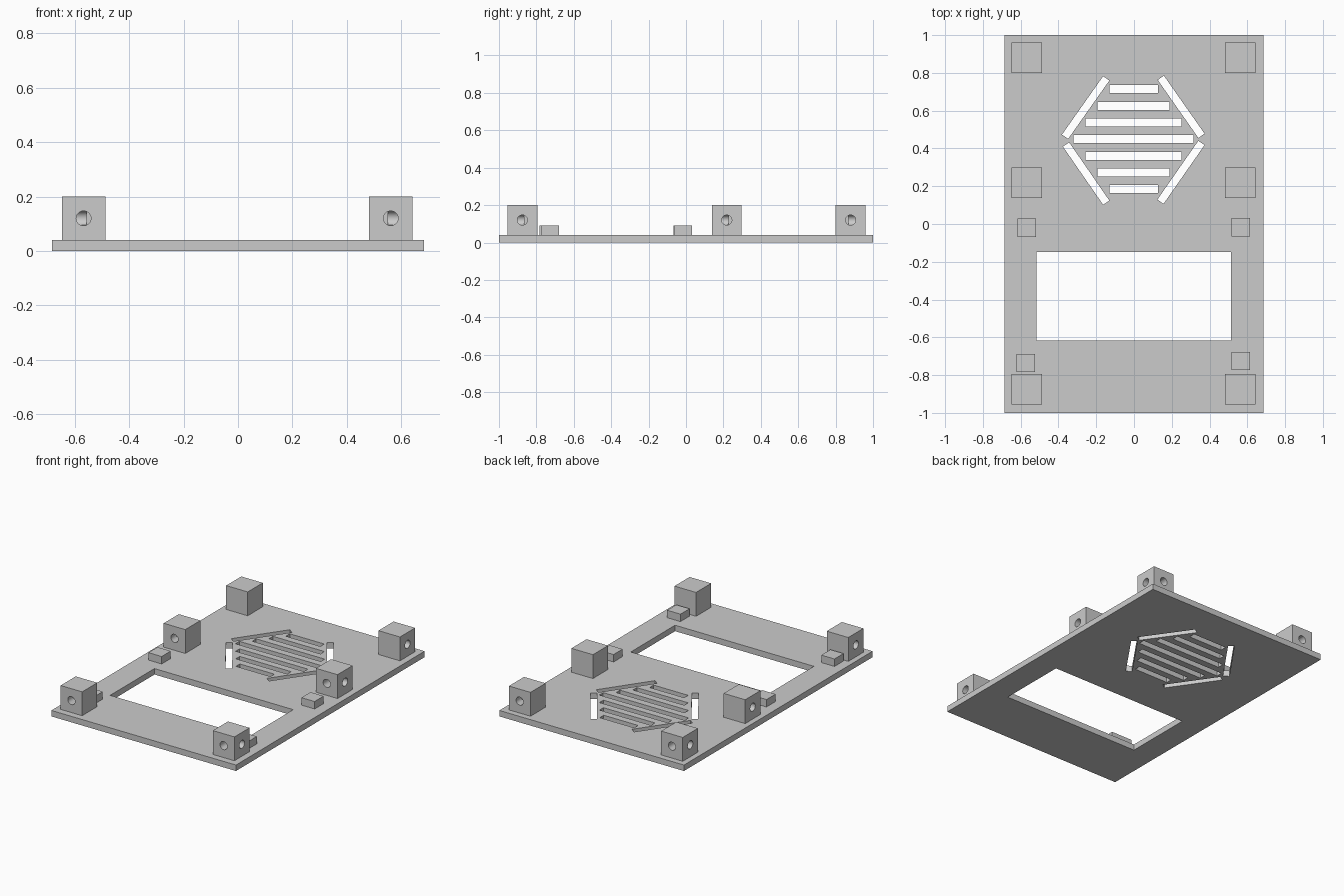
import bpy
import bmesh
from math import atan2, pi
from mathutils import Matrix, Vector

cube = bpy.data.objects.get("Cube")
if cube:
    bpy.data.objects.remove(cube, do_unlink=True)

grey = bpy.data.materials.new("light_grey")
grey.use_nodes = True
grey.diffuse_color = (0.6, 0.6, 0.6, 1)
grey.node_tree.nodes["Principled BSDF"].inputs["Base Color"].default_value = grey.diffuse_color

PLATE = 0.04      # plate thickness
SLOT = 0.042      # vent slot width


def add_box(bm, x0, x1, y0, y1, z0, z1):
    size = Matrix.Diagonal((x1 - x0, y1 - y0, z1 - z0, 1))
    centre = Matrix.Translation(((x0 + x1) / 2, (y0 + y1) / 2, (z0 + z1) / 2))
    bmesh.ops.create_cube(bm, size=1, matrix=centre @ size)


def make_object(name, bm):
    mesh = bpy.data.meshes.new(name)
    bm.to_mesh(mesh)
    bm.free()
    mesh.materials.append(grey)
    obj = bpy.data.objects.new(name, mesh)
    bpy.context.collection.objects.link(obj)
    return obj


def cut(obj, cutter):
    """Subtract the cutter, bake the result and remove the cutter."""
    cutter.hide_render = True
    mod = obj.modifiers.new("cut", "BOOLEAN")
    mod.operation = "DIFFERENCE"
    mod.solver = "EXACT"
    mod.object = cutter
    bpy.context.view_layer.update()
    baked = bpy.data.meshes.new_from_object(obj.evaluated_get(bpy.context.evaluated_depsgraph_get()))
    obj.modifiers.clear()
    obj.data = baked
    bpy.data.objects.remove(cutter, do_unlink=True)


# Base plate
bm = bmesh.new()
add_box(bm, -0.685, 0.685, -1, 1, 0, PLATE)
plate = make_object("base_plate", bm)

# Screen window and horizontal vent slots
bm = bmesh.new()
add_box(bm, -0.517, 0.513, -0.617, -0.147, -0.1, 0.1)
for i in range(-3, 4):
    half = 0.317 - 0.063 * abs(i)
    y = 0.449 + 0.0882 * i
    add_box(bm, -half - 0.002, half - 0.002, y - SLOT / 2, y + SLOT / 2, -0.1, 0.1)

# Diagonal slots framing the vent
for start, end in (((-0.147, 0.771), (-0.365, 0.462)),
                   ((0.142, 0.774), (0.357, 0.467)),
                   ((-0.36, 0.421), (-0.147, 0.113)),
                   ((0.357, 0.429), (0.14, 0.118))):
    a, b = Vector(start), Vector(end)
    d, mid = b - a, (a + b) / 2
    place = Matrix.Translation((mid.x, mid.y, 0)) @ Matrix.Rotation(atan2(d.y, d.x), 4, "Z")
    bmesh.ops.create_cube(bm, size=1, matrix=place @ Matrix.Diagonal((d.length, SLOT * 0.95, 0.2, 1)))
cut(plate, make_object("plate_cutter", bm))


def hole_cutter(centre, direction):
    """Blind round hole entering the block from the given side."""
    bm = bmesh.new()
    turn = Vector(direction).to_track_quat("Z", "Y").to_matrix().to_4x4()
    place = Matrix.Translation(Vector(centre) + Vector(direction) * 0.05)
    bmesh.ops.create_cone(bm, cap_ends=True, segments=32, radius1=0.027, radius2=0.027,
                          depth=0.12, matrix=place @ turn)
    return make_object("hole_cutter", bm)


# Mounting blocks, each drilled outward and along the length
for side, sx, cx in (("right", -1, -0.568), ("left", 1, 0.562)):
    for row, cy, sy in (("front", -0.875, -1), ("middle", 0.218, -1), ("back", 0.88, 1)):
        bm = bmesh.new()
        add_box(bm, cx - 0.08, cx + 0.08, cy - 0.08, cy + 0.08, PLATE, 0.2)
        block = make_object(f"{row}_{side}_mounting_block", bm)
        for direction in ((sx, 0, 0), (0, sy, 0)):
            cut(block, hole_cutter((cx, cy, 0.12), direction))
        bpy.ops.object.select_all(action="DESELECT")
        block.select_set(True)
        bpy.context.view_layer.objects.active = block
        bpy.ops.object.shade_smooth_by_angle(angle=pi / 6)

# Small support pads around the window
for name, cx, cy in (("front_right", -0.572, -0.735), ("front_left", 0.565, -0.726),
                     ("back_right", -0.568, -0.02), ("back_left", 0.565, -0.017)):
    bm = bmesh.new()
    add_box(bm, cx - 0.049, cx + 0.049, cy - 0.048, cy + 0.048, PLATE, 0.09)
    make_object(f"{name}_support_pad", bm)
